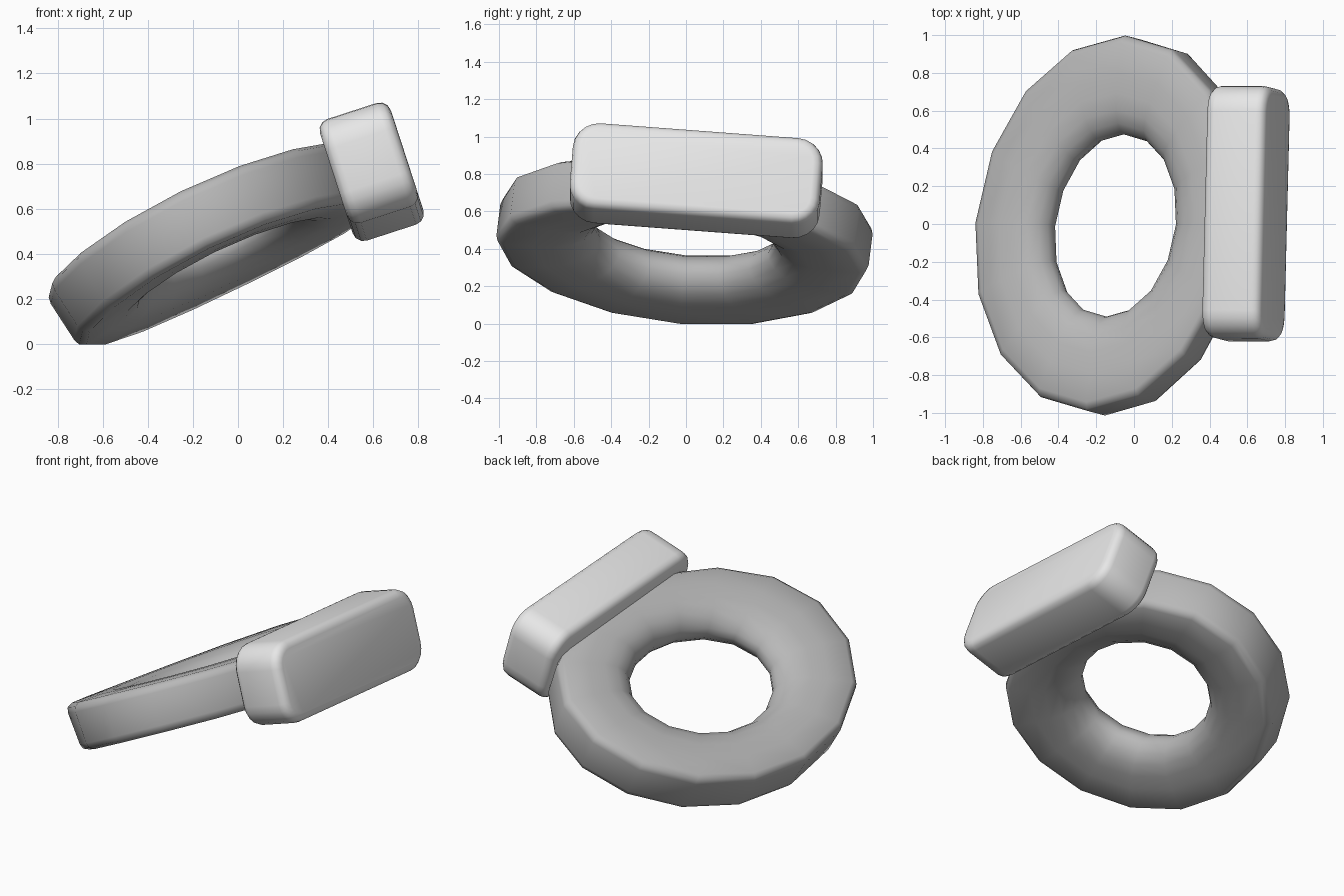
import bpy, bmesh, math
from mathutils import Matrix, Vector

cube = bpy.data.objects.get("Cube")
if cube:
    bpy.data.objects.remove(cube, do_unlink=True)


def material(name, v):
    m = bpy.data.materials.new(name)
    m.use_nodes = True
    m.diffuse_color = (v, v, v, 1)
    bsdf = next(n for n in m.node_tree.nodes if n.type == 'BSDF_PRINCIPLED')
    bsdf.inputs["Base Color"].default_value = (v, v, v, 1)
    return m


def make_object(name, bm, mat):
    bmesh.ops.recalc_face_normals(bm, faces=bm.faces)
    mesh = bpy.data.meshes.new(name)
    bm.to_mesh(mesh)
    bm.free()
    mesh.materials.append(mat)
    obj = bpy.data.objects.new(name, mesh)
    bpy.context.collection.objects.link(obj)
    bpy.ops.object.select_all(action='DESELECT')
    obj.select_set(True)
    bpy.context.view_layer.objects.active = obj
    bpy.ops.object.shade_smooth_by_angle(angle=math.radians(60))


# Oval ring: half cross-section (radius, height), mirrored below
half = [(0.485, 0), (0.497, 0.04), (0.535, 0.085), (0.60, 0.12), (0.69, 0.138),
        (0.80, 0.142), (0.955, 0.142), (0.99, 0.125), (1.0, 0.095)]
section = half + [(r, -h) for r, h in reversed(half[1:])]
SIDES = 16
ARCH = 0.08
centre = Vector((-0.10, -0.008, 0.475))
tilt = math.radians(26)
along = Vector((math.cos(tilt), 0, math.sin(tilt)))
across = Vector((0.095, 0.995, -0.08))
normal = along.cross(across).normalized()

bm = bmesh.new()
loops = []
for i in range(SIDES):
    t = 2 * math.pi * i / SIDES
    loop = []
    for r, h in section:
        u = 0.755 * r * math.cos(t)
        # the section leans with the gentle arch along the tilt
        p = (centre + along * (u + 2 * ARCH * u * h)
             + across * (r * math.sin(t)) + normal * h)
        p.z -= ARCH * u * u
        loop.append(bm.verts.new(p))
    loops.append(loop)
n = len(section)
for i in range(SIDES):
    a, b = loops[i], loops[(i + 1) % SIDES]
    for j in range(n):
        k = (j + 1) % n
        bm.faces.new((a[j], a[k], b[k], b[j]))
make_object("ring", bm, material("mid grey", 0.48))

# Block: large rounding on the end corners, then a small one on both rims
THICK, LENGTH, HEIGHT = 0.33, 1.34, 0.485
bm = bmesh.new()
bmesh.ops.create_cube(bm, size=1,
                      matrix=Matrix.Diagonal((THICK, LENGTH, HEIGHT, 1)))
corners = [e for e in bm.edges
           if abs(e.verts[0].co.x - e.verts[1].co.x) > THICK / 2]
bmesh.ops.bevel(bm, geom=corners, offset=0.14, segments=5,
                profile=0.5, affect='EDGES')
rims = [e for e in bm.edges
        if abs(e.verts[0].co.x - e.verts[1].co.x) < 0.001]
bmesh.ops.bevel(bm, geom=rims, offset=0.05, segments=3,
                profile=0.5, affect='EDGES')
lean = math.radians(18)
y_axis = Vector((0.025, 1, -0.075)).normalized()
x_axis = Vector((math.cos(lean), 0, math.sin(lean)))
z_axis = x_axis.cross(y_axis).normalized()
x_axis = y_axis.cross(z_axis)
frame = Matrix((x_axis, y_axis, z_axis)).transposed().to_4x4()
bm.transform(Matrix.Translation((0.593, 0.055, 0.764)) @ frame)
make_object("block", bm, material("light grey", 0.8))
